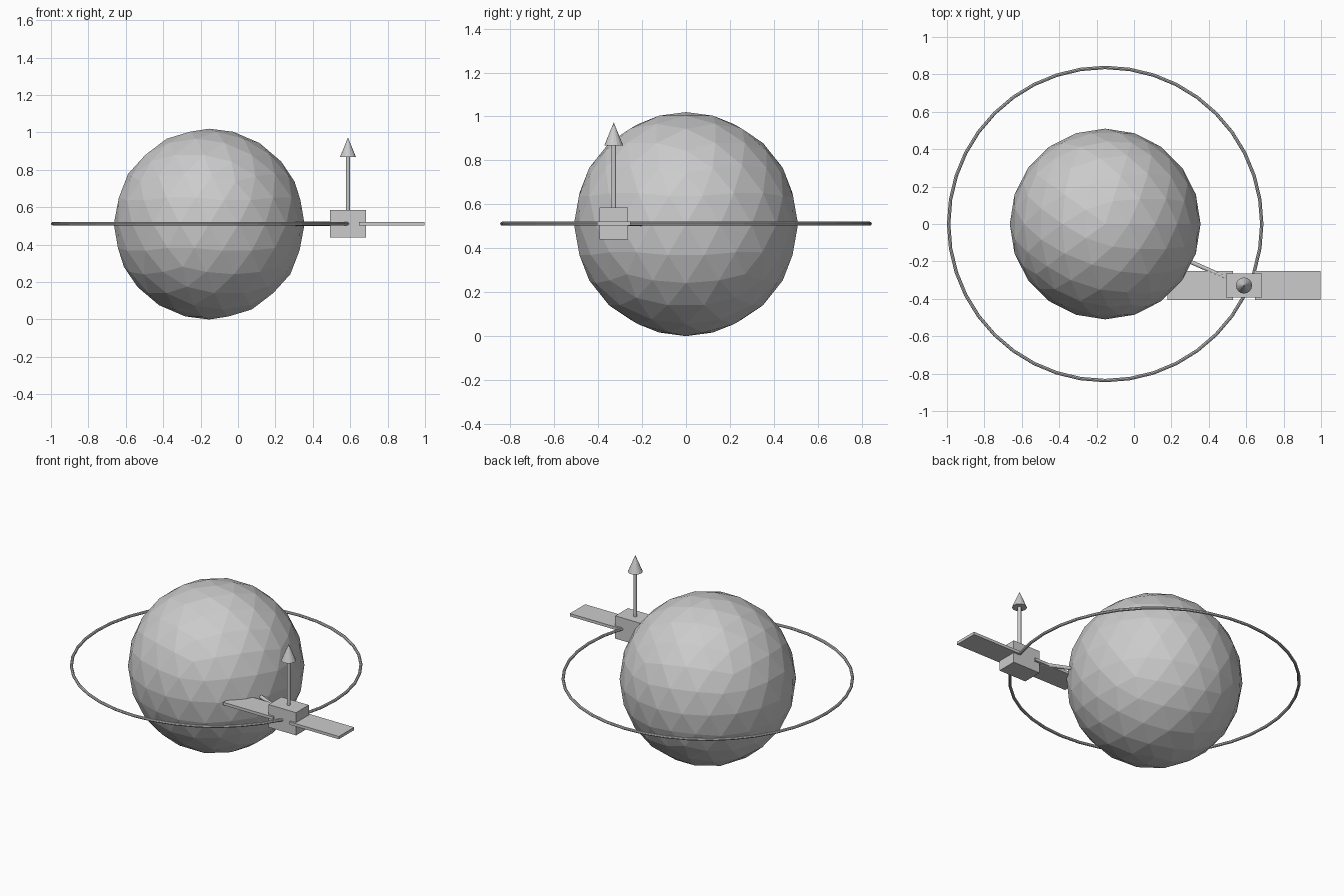
import bpy
from mathutils import Vector

if "Cube" in bpy.data.objects:
    bpy.data.objects.remove(bpy.data.objects["Cube"])

PLANET = Vector((-0.154, 0, 0.51))
CRAFT = Vector((0.588, -0.329, 0.512))


def box(name, centre, size):
    bpy.ops.mesh.primitive_cube_add(size=1, location=centre)
    ob = bpy.context.object
    ob.name = name
    ob.scale = size
    bpy.ops.object.transform_apply(location=False, rotation=False, scale=True)
    return ob


def arrow(name, start, direction, shaft=0.356, head=0.105):
    """Thin shaft with a cone tip, pointing along direction."""
    d = direction.normalized()
    rot = d.to_track_quat('Z', 'Y').to_euler()
    bpy.ops.mesh.primitive_cylinder_add(vertices=12, radius=0.011, depth=shaft,
                                        location=start + d * shaft / 2, rotation=rot)
    bpy.context.object.name = name + "_shaft"
    bpy.ops.mesh.primitive_cone_add(vertices=16, radius1=0.043, radius2=0, depth=head,
                                    location=start + d * (shaft + head / 2), rotation=rot)
    bpy.context.object.name = name + "_head"


# Faceted planet
bpy.ops.mesh.primitive_ico_sphere_add(subdivisions=3, radius=0.51, location=PLANET)
bpy.context.object.name = "planet"

# Orbit ring around the equator
bpy.ops.mesh.primitive_torus_add(major_segments=40, minor_segments=8, major_radius=0.837,
                                 minor_radius=0.009, location=(PLANET.x, 0, CRAFT.z))
bpy.context.object.name = "orbit_ring"

# Satellite body and its two solar panels
box("satellite_body", CRAFT, (0.194, 0.128, 0.145))
for side, label in ((-1, "left"), (1, "right")):
    box(label + "_solar_panel", CRAFT + Vector((side * 0.233, 0, 0)), (0.35, 0.154, 0.018))

# Arrows: one straight up, one towards the planet's centre
arrow("up_arrow", CRAFT, Vector((0, 0, 1)))
arrow("inward_arrow", CRAFT, Vector((PLANET.x - CRAFT.x, PLANET.y - CRAFT.y, 0)))
